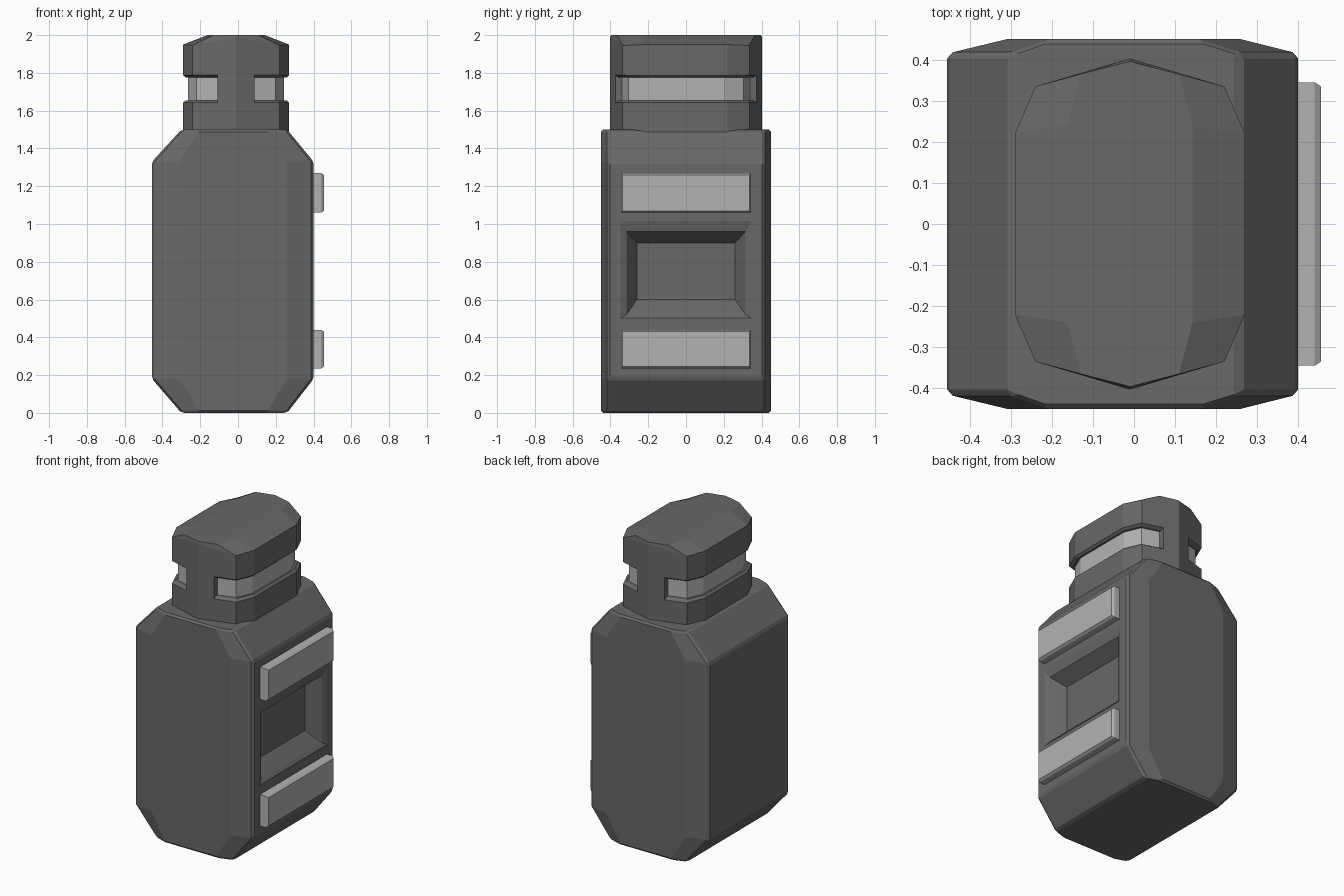
import bpy, bmesh

if "Cube" in bpy.data.objects:
    bpy.data.objects.remove(bpy.data.objects["Cube"])


def material(name, v):
    m = bpy.data.materials.new(name)
    m.diffuse_color = (v, v, v, 1)
    m.use_nodes = True
    m.node_tree.nodes["Principled BSDF"].inputs["Base Color"].default_value = m.diffuse_color
    return m


DARK = material("dark_grey", 0.14)
LIGHT = material("light_grey", 0.45)


def loft(name, rings, mat=None):
    """Closed solid through rings of equal point count, capped at both ends."""
    bm = bmesh.new()
    vs = [[bm.verts.new(p) for p in r] for r in rings]
    n = len(rings[0])
    for a, b in zip(vs, vs[1:]):
        for i in range(n):
            j = (i + 1) % n
            bm.faces.new((a[i], a[j], b[j], b[i]))
    bm.faces.new(vs[0])
    bm.faces.new(vs[-1])
    bmesh.ops.recalc_face_normals(bm, faces=bm.faces)
    me = bpy.data.meshes.new(name)
    bm.to_mesh(me)
    bm.free()
    ob = bpy.data.objects.new(name, me)
    bpy.context.collection.objects.link(ob)
    if mat:
        me.materials.append(mat)
    return ob


def apply(ob, mod):
    bpy.context.view_layer.objects.active = ob
    bpy.ops.object.modifier_apply(modifier=mod.name)


def cut(ob, cutter):
    cutter.hide_render = True
    m = ob.modifiers.new("cut", "BOOLEAN")
    m.operation, m.solver, m.object = "DIFFERENCE", "EXACT", cutter
    apply(ob, m)
    bpy.data.objects.remove(cutter)


def bevel(ob, width):
    m = ob.modifiers.new("bevel", "BEVEL")
    m.width, m.segments, m.limit_method = width, 1, "ANGLE"
    m.angle_limit = 0.6
    apply(ob, m)


def octagon(x0, x1, t0, t1, y):
    """Body outline: sides at x0..x1, narrower top and bottom at t0..t1."""
    return [(t0, y, 0), (t1, y, 0), (x1, y, 0.18), (x1, y, 1.33),
            (t1, y, 1.5), (t0, y, 1.5), (x0, y, 1.33), (x0, y, 0.18)]


# Body: octagonal slab whose front and back faces are shouldered
inner, outer = (-0.31, 0.26, -0.20, 0.15), (-0.455, 0.40, -0.30, 0.26)
body = loft("body", [octagon(*inner, -0.45), octagon(*outer, -0.415),
                     octagon(*outer, 0.415), octagon(*inner, 0.45)], DARK)
bevel(body, 0.012)


# Recess in the right side
def rect(x, w, z0, z1):
    return [(x, -w, z0), (x, w, z0), (x, w, z1), (x, -w, z1)]


cut(body, loft("recess_cutter", [rect(0.30, 0.26, 0.60, 0.90), rect(0.385, 0.315, 0.52, 0.96),
                                 rect(0.401, 0.35, 0.50, 1.02), rect(0.5, 0.35, 0.50, 1.02)]))

# Raised bars above and below the recess
for name, z0, z1 in (("upper_bar", 1.06, 1.27), ("lower_bar", 0.235, 0.44)):
    loft(name, [rect(0.38, 0.345, z0, z1), rect(0.44, 0.345, z0, z1),
                rect(0.455, 0.335, z0 + 0.01, z1 - 0.01)], LIGHT)

# Head: ten-sided column with sloping top sides
CX = -0.01
HALF = [(0, -0.403), (0.23, -0.335), (0.28, -0.22), (0.28, 0.22), (0.23, 0.335), (0, 0.403)]
TOP = [(0, -0.396), (0.12, -0.365), (0.152, -0.24), (0.152, 0.24), (0.12, 0.365), (0, 0.396)]
EDGE_Z = [1.99, 1.945, 1.95, 1.95, 1.945, 1.99]


def around(half, zs, s=1):
    right = [(CX + x * s, y * s, z) for (x, y), z in zip(half, zs)]
    left = [(CX - x * s, y * s, z) for (x, y), z in zip(half, zs)][1:-1]
    return right + left[::-1]


head = loft("head", [around(HALF, [1.46] * 6), around(HALF, EDGE_Z), around(TOP, [2.0] * 6)], DARK)

# Window grooves either side of the front and back pillars
PATH = [(0.098, -0.374)] + HALF[1:-1] + [(0.098, 0.374)]
SECTION = [(0.87, 1.655), (0.95, 1.655), (1.07, 1.625), (1.07, 1.805), (0.95, 1.775), (0.87, 1.775)]
for side in (1, -1):
    cut(head, loft("groove_cutter", [[(CX + side * (0.098 if abs(y) > 0.37 else x * s), y * s, z)
                                      for s, z in SECTION] for x, y in PATH]))

# Light band showing inside the grooves
loft("light_band", [around(HALF, [z] * 6, 0.91) for z in (1.62, 1.82)], LIGHT)
